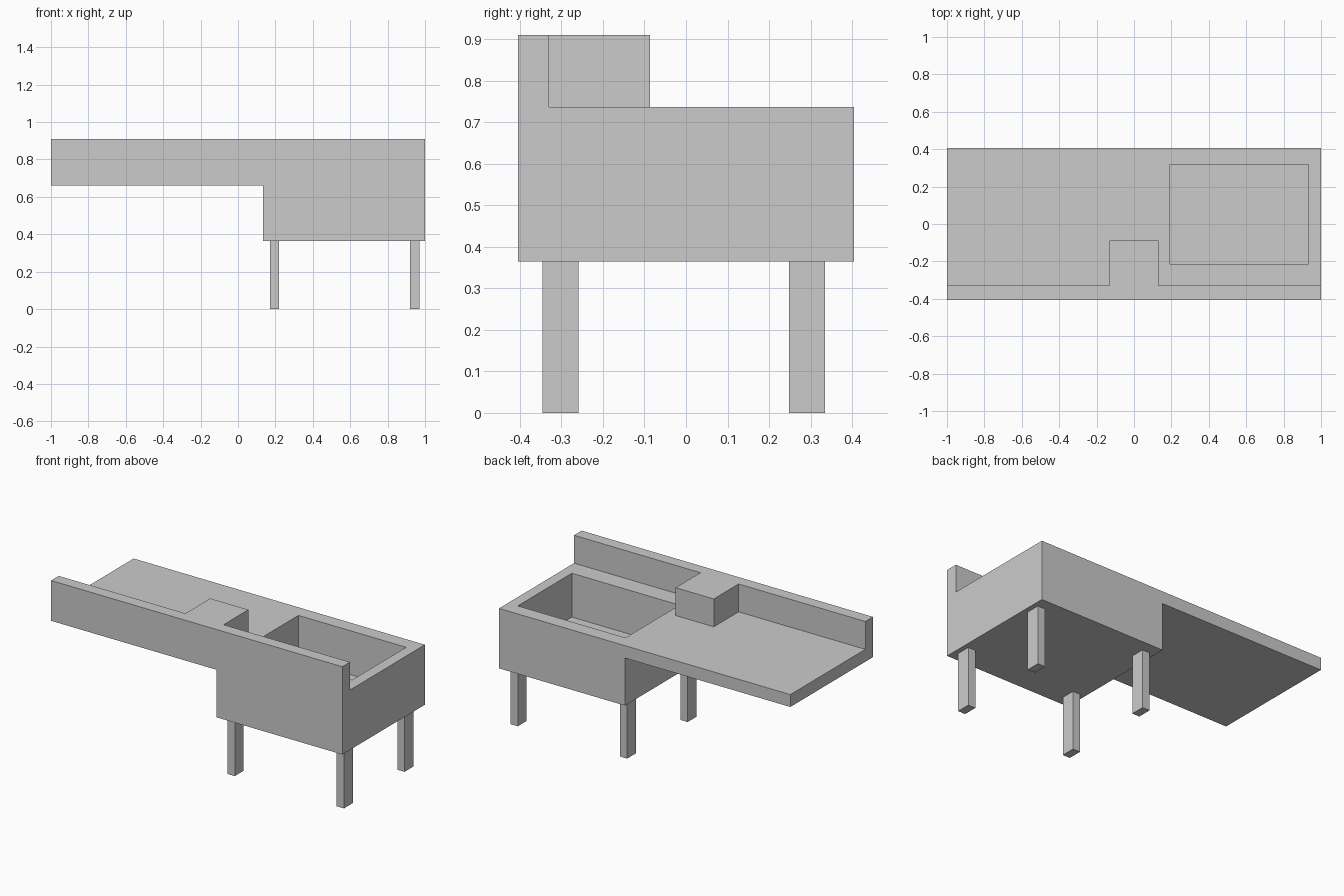
import bpy, bmesh
from mathutils import Vector

if "Cube" in bpy.data.objects:
    bpy.data.objects.remove(bpy.data.objects["Cube"])


def prism(name, outline, direction):
    """Extrude a closed planar outline along a direction."""
    bm = bmesh.new()
    face = bm.faces.new([bm.verts.new(p) for p in outline])
    ext = bmesh.ops.extrude_face_region(bm, geom=[face])
    moved = [v for v in ext["geom"] if isinstance(v, bmesh.types.BMVert)]
    bmesh.ops.translate(bm, verts=moved, vec=Vector(direction))
    bmesh.ops.recalc_face_normals(bm, faces=bm.faces)
    mesh = bpy.data.meshes.new(name)
    bm.to_mesh(mesh)
    bm.free()
    obj = bpy.data.objects.new(name, mesh)
    bpy.context.collection.objects.link(obj)
    return obj


def box(name, x0, x1, y0, y1, z0, z1):
    return prism(name, [(x0, y0, z0), (x1, y0, z0), (x1, y1, z0), (x0, y1, z0)],
                 (0, 0, z1 - z0))


FRONT, BACK = -0.405, 0.405
TOP, RIM, SLAB, BASE = 0.91, 0.737, 0.66, 0.365

# Drainboard and basin body: L-shaped front profile
body = prism("sink_body",
             [(x, FRONT, z) for x, z in [(-1, SLAB), (0.135, SLAB), (0.135, BASE),
                                         (1, BASE), (1, RIM), (-1, RIM)]],
             (0, BACK - FRONT, 0))

# Basin recess
cutter = box("basin_cutter", 0.193, 0.933, -0.213, 0.317, 0.465, 1.0)
cutter.hide_render = True
cutter.hide_viewport = True
cut = body.modifiers.new("basin", "BOOLEAN")
cut.operation = "DIFFERENCE"
cut.solver = "EXACT"
cut.object = cutter

# Splash wall with the central tap block
prism("splash_wall",
      [(x, y, RIM) for x, y in [(-1, FRONT), (1, FRONT), (1, -0.33), (0.132, -0.33),
                                (0.132, -0.087), (-0.13, -0.087),
                                (-0.13, -0.33), (-1, -0.33)]],
      (0, 0, TOP - RIM))

# Legs
for side, x in (("left", 0.17), ("right", 0.92)):
    for end, y in (("front", -0.346), ("back", 0.248)):
        box(f"{end}_{side}_leg", x, x + 0.05, y, y + 0.087, 0, BASE)
